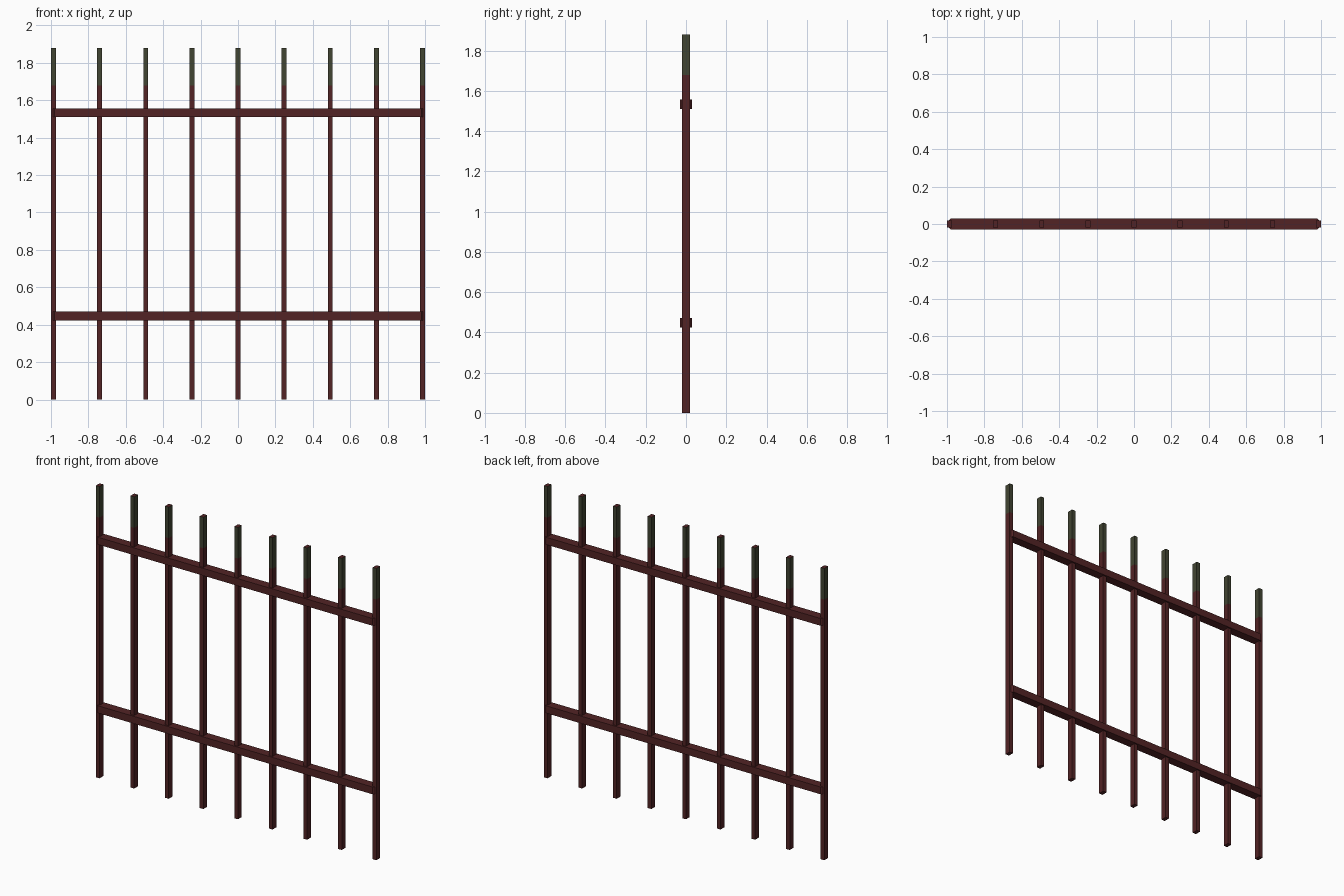
import bpy, bmesh

if "Cube" in bpy.data.objects:
    bpy.data.objects.remove(bpy.data.objects["Cube"])

def material(name, rgb):
    m = bpy.data.materials.new(name)
    m.diffuse_color = (*rgb, 1)
    m.use_nodes = True
    m.node_tree.nodes["Principled BSDF"].inputs["Base Color"].default_value = m.diffuse_color
    return m

RUST = material("dark_rust_red", (0.085, 0.017, 0.018))
GREEN = material("dark_olive", (0.053, 0.058, 0.032))

def prism(name, outline, z0, z1, cuts=()):
    """Extrude an xy outline from z0 to z1, with extra edge rings at the cuts."""
    bm = bmesh.new()
    rings = [[bm.verts.new((x, y, z)) for x, y in outline] for z in (z0, *cuts, z1)]
    n = len(outline)
    for a, b in zip(rings, rings[1:]):
        for i in range(n):
            j = (i + 1) % n
            bm.faces.new((a[i], a[j], b[j], b[i]))
    bm.faces.new(rings[0][::-1])
    bm.faces.new(rings[-1])
    me = bpy.data.meshes.new(name)
    bm.to_mesh(me)
    bm.free()
    ob = bpy.data.objects.new(name, me)
    bpy.context.collection.objects.link(ob)
    me.materials.append(RUST)
    return ob

# Upright bars: the sides above the cut are olive, the caps stay red
for k in range(9):
    x, w, d = -0.987 + k * 0.24675, 0.013, 0.019
    bar = prism(f"upright_bar_{k + 1}",
                [(x - w, -d), (x + w, -d), (x + w, d), (x - w, d)], 0, 1.88, (1.68,))
    bar.data.materials.append(GREEN)
    for p in bar.data.polygons:
        if p.center.z > 1.68 and abs(p.normal.z) < 0.5:
            p.material_index = 1

# Two cross rails with clipped end corners
X, Y, c = 0.99, 0.029, 0.01
half = [(-X + c, -Y), (X - c, -Y), (X, -Y + c)]
rail = half + [(X, Y - c), (X - c, Y), (-X + c, Y), (-X, Y - c), (-X, -Y + c)]
for name, z in (("lower_rail", 0.447), ("upper_rail", 1.533)):
    prism(name, rail, z - 0.0235, z + 0.0235)
